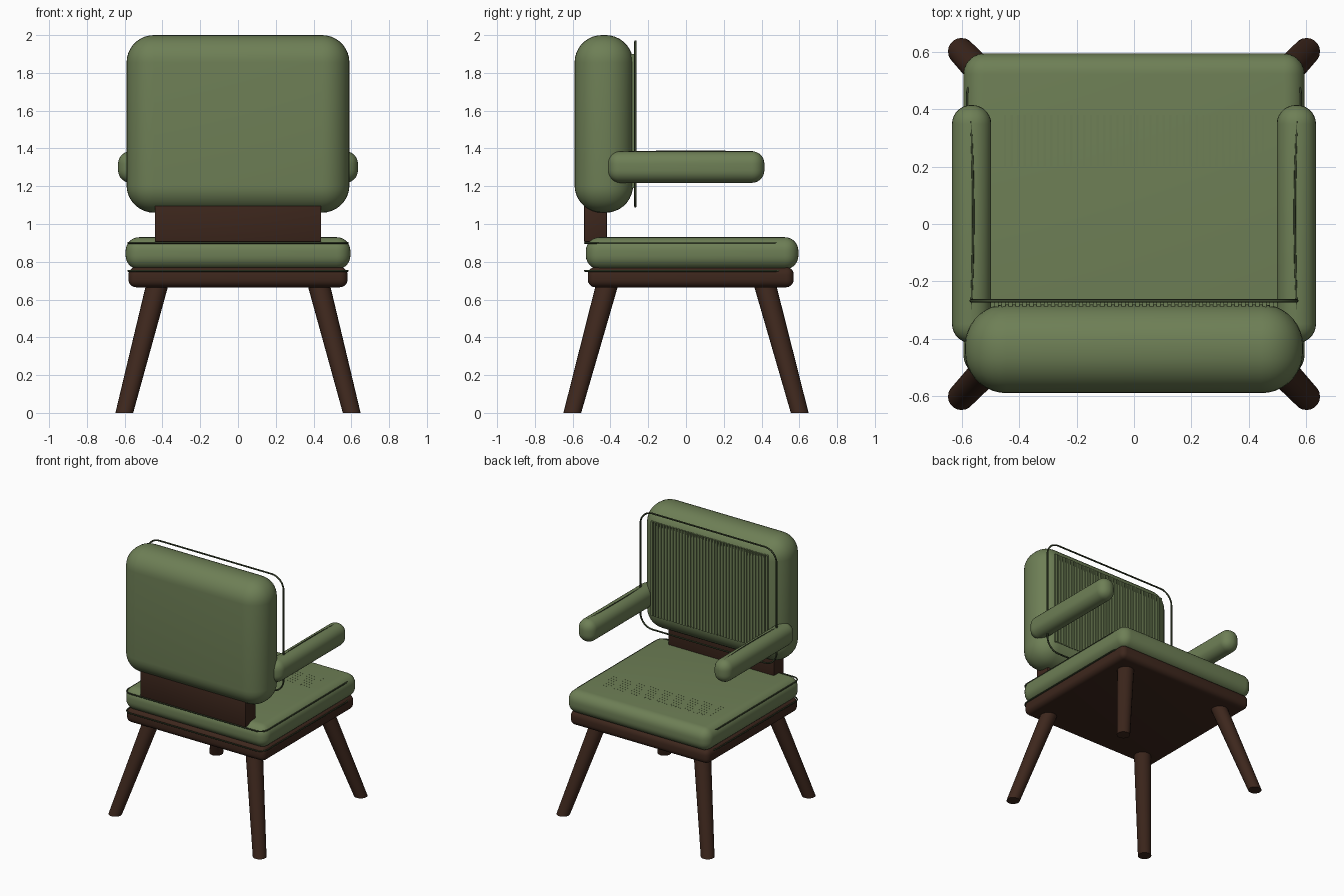
import bpy, bmesh, math
from mathutils import Vector

if "Cube" in bpy.data.objects:
    bpy.data.objects.remove(bpy.data.objects["Cube"])


def material(name, rgb):
    m = bpy.data.materials.new(name)
    m.diffuse_color = (*rgb, 1)
    m.use_nodes = True
    m.node_tree.nodes["Principled BSDF"].inputs["Base Color"].default_value = m.diffuse_color
    return m


GREEN = material("green fabric", (0.155, 0.212, 0.092))
DARK = material("dark green piping", (0.040, 0.056, 0.025))
WOOD = material("dark brown wood", (0.047, 0.020, 0.012))


def finish(bm, name, mat, smooth=True):
    mesh = bpy.data.meshes.new(name)
    bm.to_mesh(mesh)
    bm.free()
    ob = bpy.data.objects.new(name, mesh)
    bpy.context.collection.objects.link(ob)
    mesh.materials.append(mat)
    if smooth:
        bpy.ops.object.select_all(action='DESELECT')
        ob.select_set(True)
        bpy.context.view_layer.objects.active = ob
        bpy.ops.object.shade_smooth_by_angle(angle=math.radians(35))
    return ob


def add_box(bm, lo, hi):
    lo, hi = Vector(lo), Vector(hi)
    verts = bmesh.ops.create_cube(bm, size=1)["verts"]
    for v in verts:
        v.co = Vector([(lo[i] + hi[i]) / 2 + v.co[i] * (hi[i] - lo[i]) for i in range(3)])


def rounded_box(name, lo, hi, radius, mat, segments=7):
    bm = bmesh.new()
    add_box(bm, lo, hi)
    bmesh.ops.bevel(bm, geom=bm.edges[:], offset=radius, segments=segments,
                    profile=0.5, affect='EDGES', clamp_overlap=True)
    return finish(bm, name, mat)


def cord(name, points, radius, closed):
    cu = bpy.data.curves.new(name, 'CURVE')
    cu.dimensions = '3D'
    cu.bevel_depth = radius
    cu.bevel_resolution = 2
    cu.use_fill_caps = True
    sp = cu.splines.new('POLY')
    sp.points.add(len(points) - 1)
    for p, co in zip(sp.points, points):
        p.co = (*co, 1)
    sp.use_cyclic_u = closed
    cu.materials.append(DARK)
    ob = bpy.data.objects.new(name, cu)
    bpy.context.collection.objects.link(ob)
    bpy.ops.object.select_all(action='DESELECT')
    ob.select_set(True)
    bpy.context.view_layer.objects.active = ob
    bpy.ops.object.convert(target='MESH')


def rounded_loop(w, h, r, steps=8):
    # Rounded rectangle outline, half sizes w and h
    pts = []
    for k, (sx, sy) in enumerate([(1, 1), (-1, 1), (-1, -1), (1, -1)]):
        for i in range(steps + 1):
            a = math.pi / 2 * (k + i / steps)
            pts.append((sx * (w - r) + r * math.cos(a), sy * (h - r) + r * math.sin(a)))
    return pts


# Cushions
rounded_box("back_cushion", (-0.59, -0.59, 1.06), (0.59, -0.28, 2.0), 0.145, GREEN, 9)
rounded_box("seat_cushion", (-0.595, -0.53, 0.76), (0.595, 0.595, 0.93), 0.072, GREEN)

# Wooden frame and back support
rounded_box("seat_frame", (-0.58, -0.52, 0.665), (0.58, 0.57, 0.772), 0.04, WOOD, 5)
rounded_box("back_support", (-0.44, -0.54, 0.905), (0.44, -0.418, 1.16), 0.006, WOOD, 2)

# Splayed tapered legs, cut level at the floor
for sx in (-1, 1):
    for sy in (-1, 1):
        bm = bmesh.new()
        bmesh.ops.create_cone(bm, cap_ends=True, segments=20, radius1=0.047,
                              radius2=0.06, depth=0.70)
        for v in bm.verts:
            t = v.co.z / 0.70 + 0.5
            v.co.x += sx * (0.602 - 0.18 * t)
            v.co.y += sy * (0.602 - 0.19 * t)
            v.co.z += 0.35
        finish(bm, f"{'front' if sy < 0 else 'back'}_leg_{'left' if sx < 0 else 'right'}", WOOD)

# Armrests with a cord along the top
for side, s in (("left", -1), ("right", 1)):
    xs = sorted((s * 0.498, s * 0.635))
    rounded_box(f"armrest_{side}", (xs[0], -0.415, 1.218), (xs[1], 0.415, 1.385),
                0.066, GREEN)
    line = [(s * (0.561 + 0.008 * t * t), 0.025 + 0.335 * t, 1.385 - 0.004 * t * t)
            for t in [i / 8 - 1 for i in range(17)]]
    cord(f"armrest_cord_{side}", line, 0.004, False)

# Cord loop standing off the padded face of the back
cord("back_cord", [(x, -0.268, 1.53 + z) for x, z in rounded_loop(0.568, 0.437, 0.1)],
     0.006, True)

# Cord loops around the seat
for label, z in (("upper", 0.90), ("lower", 0.752)):
    cord(f"seat_cord_{label}",
         [(x, -0.01 + y, z) for x, y in rounded_loop(0.581, 0.525, 0.06)], 0.005, True)

# Vertical fabric ribs on the padded face of the back
RIBS = 40
bm = bmesh.new()
for i in range(RIBS):
    x = -0.48 + 0.96 * i / (RIBS - 1)
    add_box(bm, (x - 0.007, -0.290, 1.19), (x + 0.007, -0.274, 1.90))
finish(bm, "back_ribs", GREEN, False)

# Fine fabric ribs lying almost flush in the seat
bm = bmesh.new()
for i in range(RIBS):
    x = -0.45 + 0.90 * i / (RIBS - 1)
    add_box(bm, (x - 0.004, 0.20, 0.925), (x + 0.004, 0.38, 0.9305))
finish(bm, "seat_ribs", GREEN, False)
